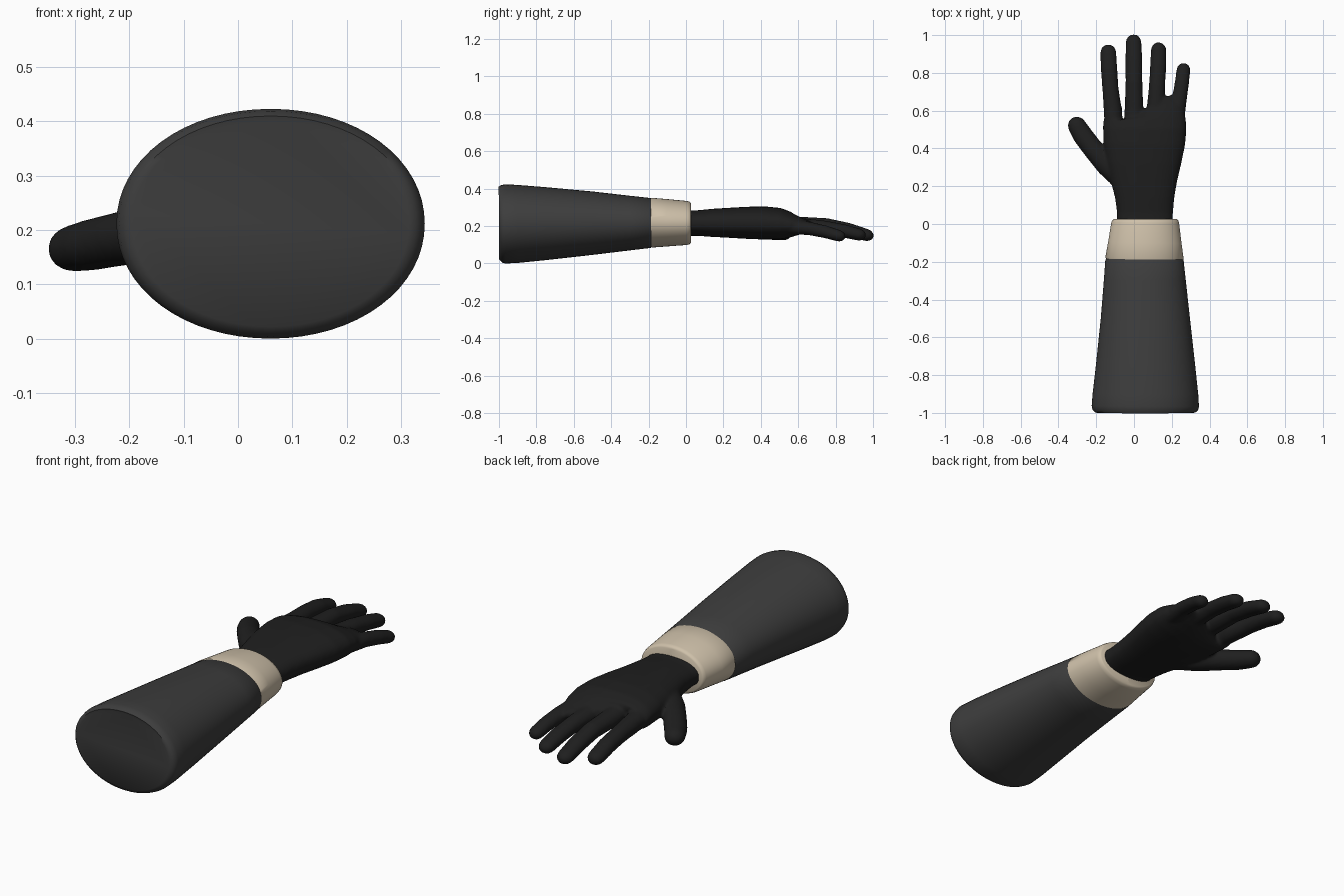
import bpy, bmesh, math
from mathutils import Vector


def material(name, rgb):
    m = bpy.data.materials.new(name)
    m.diffuse_color = (*rgb, 1)
    return m


GREY = material("charcoal cloth", (0.047, 0.047, 0.047))
BLACK = material("black glove", (0.0135, 0.0135, 0.0135))
BEIGE = material("beige cuff", (0.62, 0.53, 0.40))


def loft(bm, rings, sides=32, power=1.0):
    """Skin oval sections (x, y, z, half width, half height) along a path."""
    pts = [Vector(r[:3]) for r in rings]
    loops = []
    for i, (x, y, z, w, h) in enumerate(rings):
        d = pts[min(i + 1, len(pts) - 1)] - pts[max(i - 1, 0)]
        d = d.normalized() if d.length > 1e-6 else Vector((0, 1, 0))
        side = Vector((d.y, -d.x, 0)).normalized()
        up = side.cross(d)
        loop = []
        for k in range(sides):
            a = 2 * math.pi * k / sides
            c, s = math.cos(a), math.sin(a)
            c = math.copysign(abs(c) ** power, c)
            s = math.copysign(abs(s) ** power, s)
            loop.append(bm.verts.new(pts[i] + side * (w * c) + up * (h * s)))
        loops.append(loop)
    for a, b in zip(loops, loops[1:]):
        for k in range(sides):
            n = (k + 1) % sides
            bm.faces.new((a[k], a[n], b[n], b[k]))
    bm.faces.new(loops[0])
    bm.faces.new(loops[-1])


def finish(name, bm, mat):
    bmesh.ops.recalc_face_normals(bm, faces=bm.faces[:])
    me = bpy.data.meshes.new(name)
    bm.to_mesh(me)
    bm.free()
    me.materials.append(mat)
    ob = bpy.data.objects.new(name, me)
    bpy.context.collection.objects.link(ob)
    bpy.context.view_layer.objects.active = ob
    ob.select_set(True)
    return ob


def smooth(ob, angle):
    bpy.ops.object.select_all(action='DESELECT')
    ob.select_set(True)
    bpy.context.view_layer.objects.active = ob
    bpy.ops.object.shade_smooth_by_angle(angle=math.radians(angle))


def section(y, x0, x1, z0, z1):
    """Section facing y, from its left, right, bottom and top limits."""
    return ((x0 + x1) / 2, y, (z0 + z1) / 2, (x1 - x0) / 2, (z1 - z0) / 2)


def finger(bm, path):
    """Tube through the path points with a rounded tip past the last one."""
    rings = list(path)
    end, prev = Vector(path[-1][:3]), Vector(path[-2][:3])
    d = (end - prev).normalized()
    w, h = path[-1][3:]
    for a in (20, 40, 58, 74, 86):
        t = math.radians(a)
        rings.append((*(end + d * w * math.sin(t)), w * math.cos(t), h * math.cos(t)))
    loft(bm, rings, 20)


# Sleeve: tapered oval with a softly rounded closed end
bm = bmesh.new()
loft(bm, [
    section(-1.0, -0.195, 0.315, 0.022, 0.400),
    section(-0.996, -0.208, 0.328, 0.012, 0.410),
    section(-0.985, -0.219, 0.339, 0.004, 0.419),
    section(-0.965, -0.224, 0.344, 0.0, 0.423),
    section(-0.90, -0.219, 0.340, 0.003, 0.420),
    section(-0.75, -0.202, 0.324, 0.018, 0.408),
    section(-0.50, -0.176, 0.296, 0.046, 0.385),
    section(-0.30, -0.160, 0.274, 0.070, 0.362),
    section(-0.19, -0.152, 0.262, 0.083, 0.350),
    section(-0.178, -0.145, 0.255, 0.090, 0.343)], 64, 0.98)
smooth(finish("sleeve", bm, GREY), 50)

# Cuff: tapered band with a rounded lip and a recessed opening
bm = bmesh.new()
loft(bm, [
    section(-0.184, -0.143, 0.254, 0.093, 0.342),
    section(-0.182, -0.152, 0.263, 0.085, 0.351),
    section(-0.10, -0.137, 0.252, 0.091, 0.344),
    section(0.005, -0.120, 0.239, 0.099, 0.334),
    section(0.020, -0.115, 0.234, 0.103, 0.330),
    section(0.026, -0.107, 0.226, 0.111, 0.322),
    section(0.024, -0.098, 0.217, 0.120, 0.313),
    section(0.008, -0.093, 0.212, 0.125, 0.308)], 64)
smooth(finish("cuff", bm, BEIGE), 60)

# Glove: palm, fingers and thumb fused into one smooth skin
bm = bmesh.new()
loft(bm, [
    section(-0.03, -0.090, 0.205, 0.148, 0.284),
    section(0.06, -0.090, 0.206, 0.148, 0.284),
    section(0.14, -0.100, 0.214, 0.142, 0.292),
    section(0.22, -0.120, 0.228, 0.138, 0.297),
    section(0.32, -0.145, 0.250, 0.132, 0.303),
    section(0.42, -0.160, 0.270, 0.128, 0.305),
    section(0.50, -0.164, 0.278, 0.128, 0.297),
    section(0.55, -0.164, 0.274, 0.134, 0.277),
    section(0.58, -0.155, 0.262, 0.148, 0.255),
    section(0.60, -0.135, 0.220, 0.170, 0.235)], 40, 0.85)
finger(bm, [(-0.105, 0.46, 0.215, 0.050, 0.050), (-0.112, 0.60, 0.205, 0.048, 0.044),
            (-0.125, 0.72, 0.200, 0.043, 0.040), (-0.132, 0.82, 0.188, 0.044, 0.038),
            (-0.136, 0.91, 0.165, 0.042, 0.034)])
finger(bm, [(0.0, 0.46, 0.220, 0.052, 0.050), (0.0, 0.61, 0.208, 0.050, 0.042),
            (0.0, 0.75, 0.203, 0.045, 0.040), (-0.001, 0.87, 0.180, 0.045, 0.037),
            (-0.002, 0.963, 0.153, 0.042, 0.033)])
finger(bm, [(0.105, 0.46, 0.215, 0.052, 0.050), (0.115, 0.60, 0.202, 0.049, 0.042),
            (0.122, 0.73, 0.193, 0.043, 0.038), (0.128, 0.84, 0.175, 0.043, 0.036),
            (0.130, 0.922, 0.155, 0.041, 0.033)])
finger(bm, [(0.205, 0.44, 0.210, 0.052, 0.048), (0.224, 0.57, 0.195, 0.045, 0.040),
            (0.240, 0.66, 0.187, 0.040, 0.036), (0.254, 0.75, 0.168, 0.038, 0.034),
            (0.262, 0.817, 0.148, 0.037, 0.031)])
finger(bm, [(-0.055, 0.23, 0.205, 0.060, 0.052), (-0.145, 0.315, 0.192, 0.060, 0.053),
            (-0.215, 0.395, 0.184, 0.055, 0.050), (-0.272, 0.47, 0.172, 0.054, 0.047),
            (-0.302, 0.52, 0.166, 0.049, 0.043)])
glove = finish("glove", bm, BLACK)
fuse = glove.modifiers.new("fuse", 'REMESH')
fuse.mode = 'VOXEL'
fuse.voxel_size = 0.008
fuse.use_smooth_shade = True
soften = glove.modifiers.new("soften", 'SMOOTH')
soften.factor = 0.5
soften.iterations = 7
